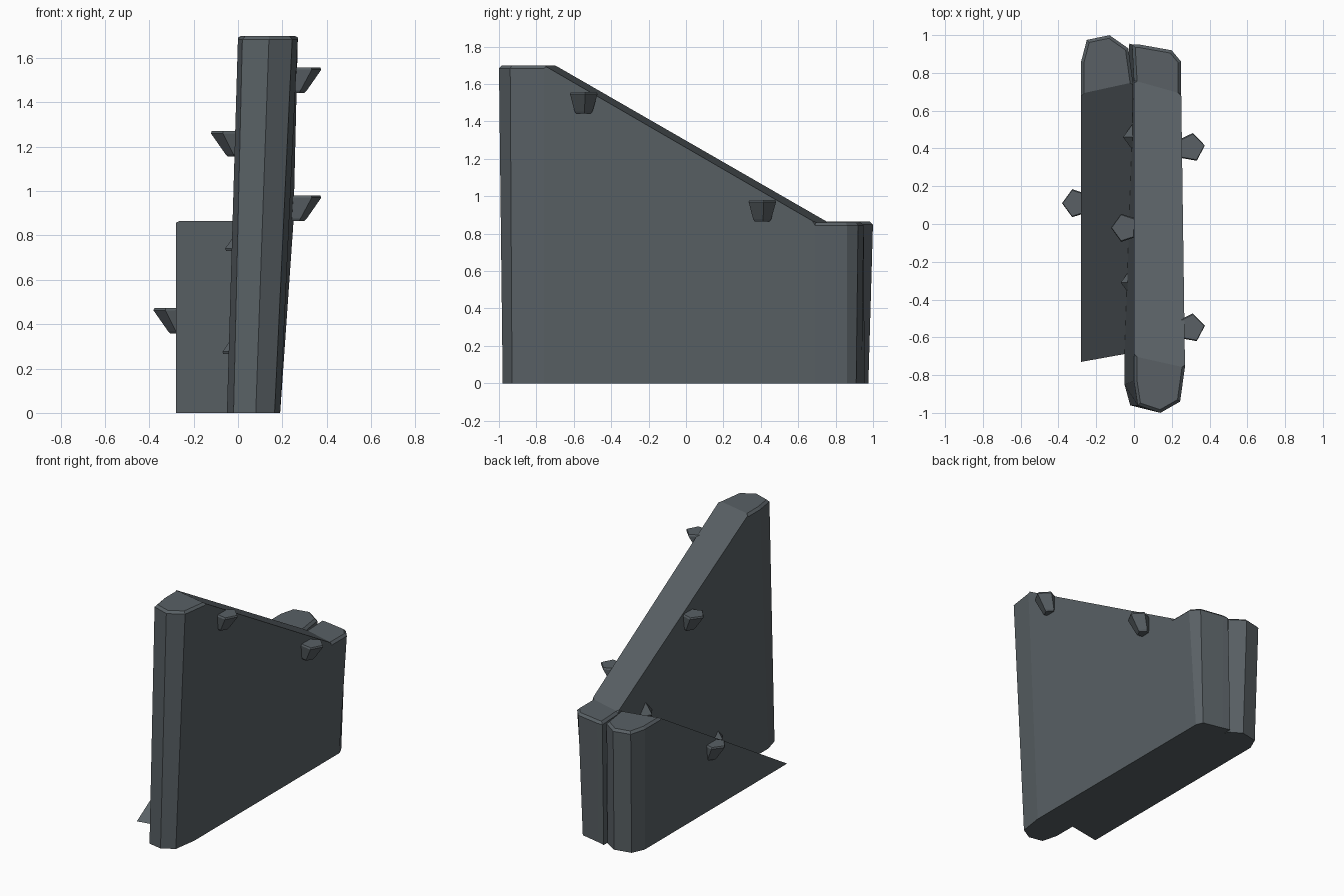
import bpy, bmesh, math

if "Cube" in bpy.data.objects:
    bpy.data.objects.remove(bpy.data.objects["Cube"])

slate = bpy.data.materials.new("slate grey")
slate.diffuse_color = (0.10, 0.118, 0.13, 1)
slate.use_nodes = True
slate.node_tree.nodes["Principled BSDF"].inputs["Base Color"].default_value = slate.diffuse_color


def finish(name, bm):
    bmesh.ops.recalc_face_normals(bm, faces=bm.faces[:])
    me = bpy.data.meshes.new(name)
    bm.to_mesh(me)
    bm.free()
    me.materials.append(slate)
    ob = bpy.data.objects.new(name, me)
    bpy.context.collection.objects.link(ob)
    return ob


def end_block(bm, top, bottom, z):
    """Rounded slab end: a top plateau and its outer walls."""
    t = [bm.verts.new((x, y, z)) for x, y in top]
    b = [bm.verts.new((x, y, 0)) for x, y in bottom]
    bm.faces.new(t)
    for i in range(len(t) - 1):
        bm.faces.new((b[i], b[i + 1], t[i + 1], t[i]))
    rim = [bm.edges.get((t[i], t[i + 1])) for i in range(len(t) - 1)]
    return t, b, rim


def chamfer(bm, rim):
    bmesh.ops.recalc_face_normals(bm, faces=bm.faces[:])
    bmesh.ops.bevel(bm, geom=rim, offset=0.016, offset_type='OFFSET',
                    segments=1, profile=0.5, affect='EDGES', clamp_overlap=True)


# tall slab: high front end, slope, low back end
bm = bmesh.new()
ft, fb, r1 = end_block(
    bm,
    [(0, -.70), (0, -.83), (.02, -.96), (.14, -1.0), (.245, -.94), (.27, -.76)],
    [(-.05, -.70), (-.05, -.85), (-.02, -.96), (.08, -.98), (.165, -.93), (.19, -.76)],
    1.70)
bt, bb, r2 = end_block(
    bm,
    [(.25, .69), (.25, .86), (.20, .92), (.03, .95), (-.01, .95), (0, .76)],
    [(.19, .69), (.19, .86), (.17, .91), (.03, .94), (-.025, .955), (-.03, .76)],
    0.86)
bm.faces.new((ft[0], ft[-1], bt[0], bt[-1]))
bm.faces.new((fb[-1], bb[0], bt[0], ft[-1]))
bm.faces.new((bb[-1], fb[0], ft[0], bt[-1]))
bm.faces.new(fb + bb)
chamfer(bm, r1 + r2)
finish("tall_slab", bm)

# low slab: back end sloping down to the ground
bm = bmesh.new()
t, b, r = end_block(
    bm,
    [(-.005, .75), (-.03, .93), (-.13, 1.0), (-.25, .975), (-.28, .86), (-.28, .69)],
    [(-.015, .75), (-.03, .92), (-.12, .975), (-.24, .95), (-.28, .86), (-.28, .69)],
    0.865)
toe_l = bm.verts.new((-.28, -.73, 0))
toe_r = bm.verts.new((-.03, -.685, 0))
bm.faces.new((toe_l, toe_r, t[0], t[-1]))
bm.faces.new((toe_l, t[-1], b[-1]))
bm.faces.new((toe_r, b[0], t[0]))
bm.faces.new(b + [toe_l, toe_r])
chamfer(bm, r)
finish("low_slab", bm)


def peg(name, x, y, z, side, flip=False):
    """Five-sided hold, flaring outwards; side is +1 (right) or -1 (left)."""
    bm = bmesh.new()
    rings = []
    # height, radius, offset towards the slab
    for h, rad, off in ((0, .042, .042), (.012, .051, .040),
                        (.105, .078, .002), (.116, .072, 0)):
        zz = z + (.116 - h if flip else h)
        start = math.radians(8) if side > 0 else math.pi
        rings.append([bm.verts.new((x - side * off + rad * math.cos(start + k * math.tau / 5),
                                    y + rad * math.sin(start + k * math.tau / 5), zz))
                      for k in range(5)])
    for a, c in zip(rings, rings[1:]):
        for k in range(5):
            bm.faces.new((a[k], a[(k + 1) % 5], c[(k + 1) % 5], c[k]))
    bm.faces.new(rings[0])
    bm.faces.new(rings[-1])
    finish(name, bm)


# step pegs on both sides
peg("upper_right_peg", .30, -.55, 1.442, 1)
peg("lower_right_peg", .30, .405, .865, 1)
peg("upper_left_peg", -.046, -.02, 1.155, -1)
peg("lower_left_peg", -.305, .11, .357, -1)
# shallow holds mostly buried between the slabs
peg("inner_back_peg", .018, .46, .73, -1, True)
peg("inner_front_peg", .006, -.31, .265, -1, True)
